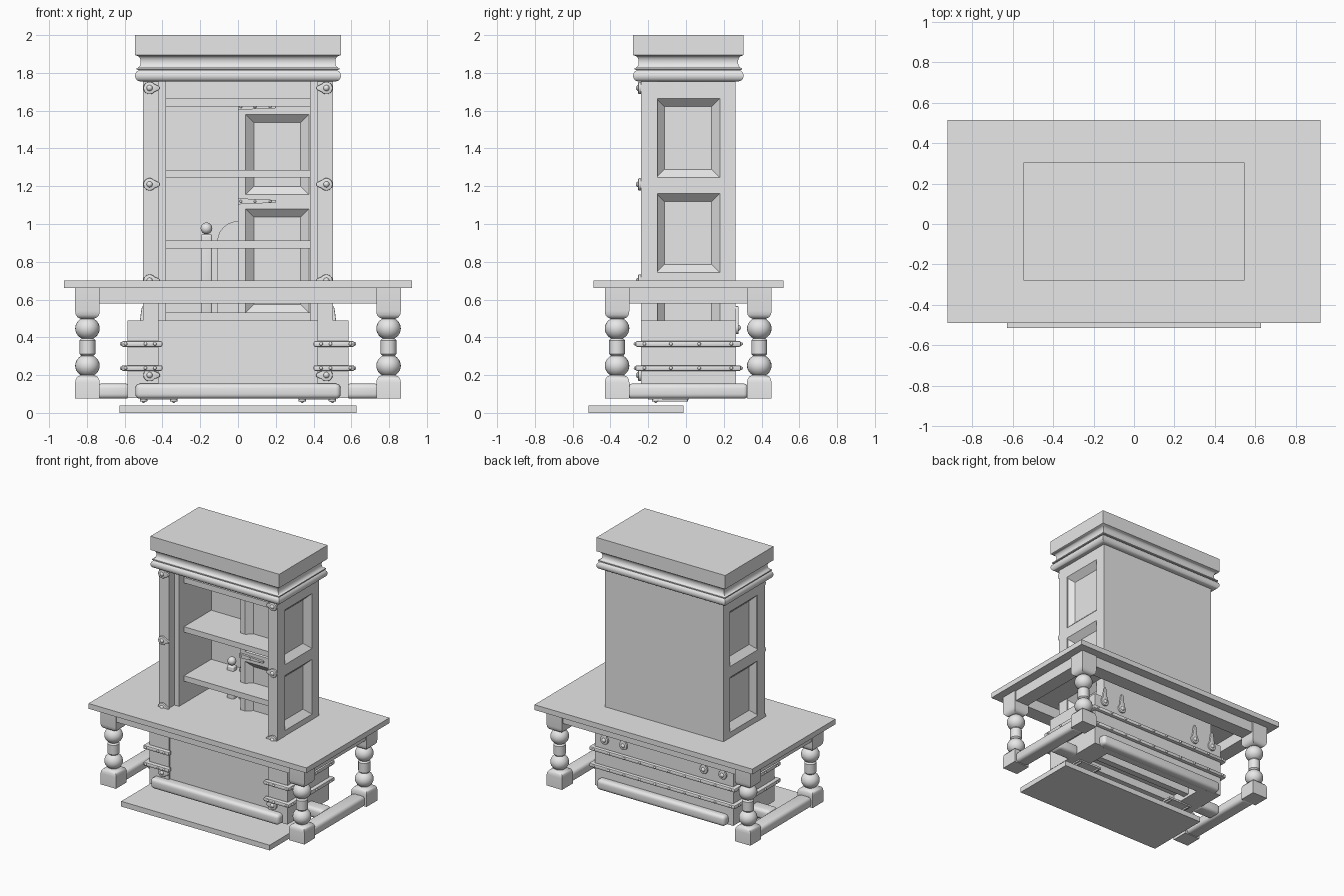
import bpy, bmesh, math
from mathutils import Matrix, Vector

cube = bpy.data.objects.get("Cube")
if cube:
    bpy.data.objects.remove(cube)

grey = bpy.data.materials.new("plain_grey")
grey.use_nodes = True
grey.diffuse_color = (0.8, 0.8, 0.8, 1)
grey.node_tree.nodes["Principled BSDF"].inputs["Base Color"].default_value = (0.8, 0.8, 0.8, 1)


def finish(name, bm, bevel=0, segments=4, smooth=False):
    bmesh.ops.recalc_face_normals(bm, faces=bm.faces)
    mesh = bpy.data.meshes.new(name)
    bm.to_mesh(mesh)
    bm.free()
    mesh.materials.append(grey)
    ob = bpy.data.objects.new(name, mesh)
    bpy.context.collection.objects.link(ob)
    bpy.ops.object.select_all(action='DESELECT')
    ob.select_set(True)
    bpy.context.view_layer.objects.active = ob
    if bevel:
        mod = ob.modifiers.new("rounding", 'BEVEL')
        mod.width, mod.segments = bevel, segments
        bpy.ops.object.modifier_apply(modifier=mod.name)
    if smooth or bevel:
        bpy.ops.object.shade_smooth_by_angle(angle=math.radians(35))
    return ob


def box(name, x, y, z, bevel=0):
    """Box from ranges; x, y and z are (low, high)."""
    bm = bmesh.new()
    bmesh.ops.create_cube(bm, size=1)
    for v in bm.verts:
        v.co = [r[0] if c < 0 else r[1] for c, r in zip(v.co, (x, y, z))]
    return finish(name, bm, bevel)


def mirrored(x, s):
    return tuple(sorted((x[0] * s, x[1] * s)))


def ring_stack(name, levels, x, y):
    """Stack of rectangles: (inset, height) pairs, closed top and bottom."""
    bm = bmesh.new()
    rings = []
    for i, z in levels:
        pts = [(x[0] + i, y[0] + i), (x[1] - i, y[0] + i), (x[1] - i, y[1] - i), (x[0] + i, y[1] - i)]
        rings.append([bm.verts.new((*p, z)) for p in pts])
    for a, b in zip(rings, rings[1:]):
        for k in range(4):
            bm.faces.new((a[k], a[k - 1], b[k - 1], b[k]))
    bm.faces.new(rings[0])
    bm.faces.new(rings[-1])
    return finish(name, bm, smooth=True)


def lathe(name, profile, x, y, sides=24):
    bm = bmesh.new()
    verts = [bm.verts.new((r, 0, z)) for r, z in profile]
    edges = [bm.edges.new(p) for p in zip(verts, verts[1:])]
    bmesh.ops.spin(bm, geom=verts + edges, cent=(0, 0, 0), axis=(0, 0, 1), angle=math.tau, steps=sides)
    bmesh.ops.remove_doubles(bm, verts=bm.verts, dist=1e-5)
    bmesh.ops.translate(bm, verts=bm.verts, vec=(x, y, 0))
    return finish(name, bm, smooth=True)


def prism(name, pts, depth, matrix=Matrix(), bevel=0):
    """Extrude a flat outline along its local z, then place it."""
    bm = bmesh.new()
    face = bm.faces.new([bm.verts.new((*p, 0)) for p in pts])
    out = bmesh.ops.extrude_face_region(bm, geom=[face])
    bmesh.ops.translate(bm, verts=[v for v in out["geom"] if isinstance(v, bmesh.types.BMVert)], vec=(0, 0, depth))
    bmesh.ops.transform(bm, verts=bm.verts, matrix=matrix)
    return finish(name, bm, bevel, 2, True)


def ball(name, loc, r):
    bm = bmesh.new()
    bmesh.ops.create_uvsphere(bm, u_segments=16, v_segments=8, radius=r)
    bmesh.ops.translate(bm, verts=bm.verts, vec=loc)
    return finish(name, bm, smooth=True)


def cut_panel(board, origin, u, v, normal, size, rim=0.044, depth=0.045):
    """Sink a bevelled panel into a board; u and v span its face."""
    o, u, v, n = map(Vector, (origin, u, v, normal))
    bm = bmesh.new()
    rings = []
    for inset, d in ((-0.001 * rim / depth, 0.001), (rim, -depth)):
        w, h = size[0] / 2 - inset, size[1] / 2 - inset
        rings.append([bm.verts.new(o + u * a * w + v * b * h + n * d) for a, b in ((-1, -1), (1, -1), (1, 1), (-1, 1))])
    for k in range(4):
        bm.faces.new((rings[0][k - 1], rings[0][k], rings[1][k], rings[1][k - 1]))
    for r in rings:
        bm.faces.new(r)
    cutter = finish("panel_cutter", bm)
    cutter.hide_render = True
    mod = board.modifiers.new("panel", 'BOOLEAN')
    mod.operation, mod.object, mod.solver = 'DIFFERENCE', cutter, 'EXACT'
    bpy.context.view_layer.objects.active = board
    bpy.ops.object.modifier_apply(modifier=mod.name)
    bpy.data.objects.remove(cutter)


def latch(name, loc, tail, normal, length, r):
    """Keyhole-shaped plate: round head, tapering tail and a domed rivet."""
    n, t = Vector(normal), Vector(tail)
    m = Matrix((t, n.cross(t), n)).transposed().to_4x4()
    m.translation = loc
    arc = [math.radians(40 + 280 * k / 14) for k in range(15)]
    pts = [(r * math.cos(a), r * math.sin(a)) for a in arc]
    pts += [(length * 0.85, -r * 0.35), (length, -r * 0.2), (length, r * 0.2), (length * 0.85, r * 0.35)]
    prism(name, pts, 0.016, m, 0.004)
    ball(name + "_rivet", Vector(loc) + n * 0.012, r * 0.5)


# Table top, apron and turned legs
box("table_top", (-0.922, 0.922), (-0.49, 0.515), (0.66, 0.7))
ball_arc = [(0.065 * math.cos(a), 0.06 * math.sin(a)) for a in [math.radians(-60 + 12 * k) for k in range(11)]]
turning = [(0, 0.17)] + [(r, 0.25 + z) for r, z in ball_arc] + [(0.042, 0.312), (0.042, 0.384)]
turning += [(r, 0.447 + z) for r, z in ball_arc] + [(0, 0.53)]
for y in (-0.365, 0.388):
    box("long_apron", (-0.74, 0.74), (y - 0.055, y + 0.055), (0.58, 0.66))
    for s in (-1, 1):
        lx, ly = mirrored((0.732, 0.862), s), (y - 0.065, y + 0.065)
        ring_stack("leg_block", [(0.03, 0.498), (0.012, 0.507), (0.003, 0.52), (0, 0.54), (0, 0.66)], lx, ly)
        ring_stack("leg_foot", [(0, 0.075), (0, 0.16), (0.003, 0.178), (0.012, 0.192), (0.03, 0.2)], lx, ly)
        lathe("turned_leg", turning, s * 0.797, y)
for s in (-1, 1):
    box("side_apron", mirrored((0.742, 0.852), s), (-0.31, 0.33), (0.58, 0.66))
    box("side_stretcher", mirrored((0.742, 0.852), s), (-0.31, 0.33), (0.075, 0.155), 0.025)
    box("cross_stretcher", mirrored((0.57, 0.75), s), (-0.045, 0.065), (0.075, 0.155), 0.025)

# Cabinet shell with sunken side panels
box("cabinet_back", (-0.5, 0.5), (0.22, 0.262), (0.2, 1.76))
for s in (-1, 1):
    wall = box("cabinet_side", mirrored((0.38, 0.5), s), (-0.17, 0.235), (0.2, 1.76))
    box("front_post", mirrored((0.42, 0.502), s), (-0.237, -0.15), (0.12, 1.76))
    # the post and wall share one outer face, so the panel stops short of the post joint
    for z in (1.455, 0.952, 0.449):
        cut_panel(wall, (s * 0.5, 0.011, z), (0, 1, 0), (0, 0, 1), (s, 0, 0), (0.338, 0.42))
    for z in (1.72, 1.21, 0.7, 0.2):
        latch("post_hinge", (s * 0.468, -0.237, z), (-s, 0, 0), (0, -1, 0), 0.055, 0.033)
for z in (0.49, 0.87, 1.245, 1.622):
    box("shelf", (-0.385, 0.385), (-0.11, 0.225), (z, z + 0.042))

# Inner door leaf, its strap hinges, and the furniture on the shelves
door = box("inner_door", (0, 0.42), (0.03, 0.085), (0.49, 1.622))
for z, h in ((1.368, 0.425), (0.805, 0.55)):
    cut_panel(door, (0.2075, 0.03, z), (1, 0, 0), (0, 0, 1), (0, -1, 0), (0.335, h), depth=0.04)
for z in (1.12, 1.62):
    prism("door_strap", [(0, -0.016), (0.2, -0.007), (0.2, 0.007), (0, 0.016)], 0.016,
          Matrix.Translation((0, 0.03, z)) @ Matrix.Rotation(math.pi / 2, 4, 'X'))
    for x in (0.015, 0.09, 0.17):
        ball("strap_rivet", (x, 0.014, z), 0.007)
box("finial_post", (-0.197, -0.137), (0.14, 0.19), (0.5, 0.945), 0.01)
ball("finial_ball", (-0.167, 0.165, 0.977), 0.031)
arch = [(0.11 * math.cos(math.radians(a)), 0.905 + 0.11 * math.sin(math.radians(a))) for a in range(0, 181, 15)]
prism("arched_board", [(0.11, 0.5)] + arch + [(-0.11, 0.5)], 0.03,
      Matrix.Translation((0, 0.2, 0)) @ Matrix.Rotation(math.pi / 2, 4, 'X'))

# Cornice: bead, cove and flat crown
bead = [(0.027 - 0.027 * math.cos(a), 1.785 + 0.03 * math.sin(a)) for a in [math.radians(-90 + 20 * k) for k in range(10)]]
cove = [(0.008 + 0.022 * math.sin(a), 1.858 - 0.033 * math.cos(a)) for a in [math.radians(20 * k) for k in range(10)]]
ring_stack("cornice", bead + [(0.008, 1.817)] + cove + [(0, 1.895), (0, 2)], (-0.545, 0.545), (-0.28, 0.305))

# Base chest: corner blocks, recessed front, open underside with bearers
for s in (-1, 1):
    box("base_side", mirrored((0.42, 0.585), s), (-0.237, 0.264), (0.08, 0.49))
box("base_front", (-0.43, 0.43), (-0.22, -0.16), (0.08, 0.49))
box("base_back", (-0.43, 0.43), (0.2, 0.264), (0.08, 0.49))
box("base_floor", (-0.43, 0.43), (-0.17, 0.21), (0.16, 0.2))
for y in (-0.08, 0.08):
    box("floor_bearer", (-0.43, 0.43), (y - 0.025, y + 0.025), (0.1, 0.17))
for y in ((-0.29, -0.2), (0.24, 0.315)):
    box("base_moulding", (-0.543, 0.543), y, (0.075, 0.155), 0.025)

# Iron bands wrapping the base, with rivets
half = [(0.4, -0.23), (0.4, -0.268), (0.617, -0.268), (0.617, 0.292)]
inner = [(0.58, 0.26), (0.58, -0.23)]
band = half + [(-x, y) for x, y in reversed(half)] + [(-x, y) for x, y in reversed(inner)] + inner
for z in (0.237, 0.365):
    prism("iron_band", band, 0.03, Matrix.Translation((0, 0, z - 0.015)), 0.009)
    for s in (-1, 1):
        for x in (0.44, 0.49, 0.595):
            ball("front_rivet", (s * x, -0.268, z), 0.009)
        for y in (-0.22, -0.08, 0.07, 0.24):
            ball("side_rivet", (s * 0.617, y, z), 0.009)
        for x in (0.06, 0.19, 0.32, 0.45, 0.58):
            ball("back_rivet", (s * x, 0.292, z), 0.009)

# Keyhole latches on the back and underside, and the front step
for s in (-1, 1):
    for x in (0.34, 0.5):
        latch("back_latch", (s * x, 0.262, 0.45), (0, 0, 1), (0, 1, 0), 0.115, 0.033)
        latch("under_latch", (s * x, -0.16, 0.075), (0, 1, 0), (0, 0, -1), 0.17, 0.02)
    box("under_rail", mirrored((0.32, 0.52), s), (-0.2, 0.015), (0.07, 0.085))
box("front_step", (-0.628, 0.628), (-0.515, -0.012), (0, 0.04))
